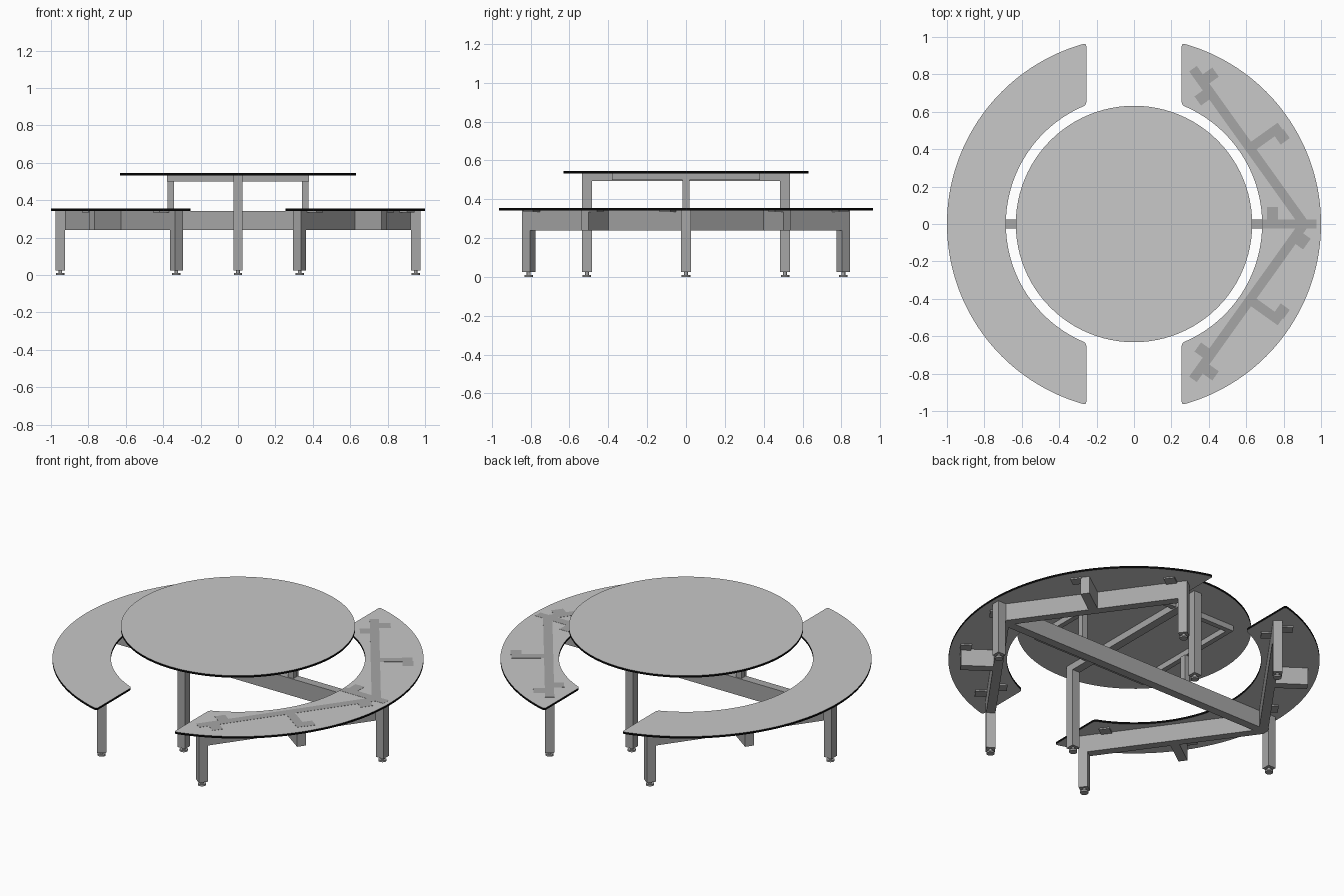
import bpy
import bmesh
import math
from mathutils import Vector

old = bpy.data.objects.get("Cube")
if old:
    bpy.data.objects.remove(old, do_unlink=True)


def material(name, value):
    mat = bpy.data.materials.new(name)
    mat.use_nodes = True
    color = (value, value, value, 1)
    mat.diffuse_color = color
    mat.node_tree.nodes["Principled BSDF"].inputs["Base Color"].default_value = color
    return mat


PANEL = material("light grey panel", 0.58)
STEEL = material("steel grey", 0.38)
EDGE = material("black edge", 0.002)

SEAT_TOP, SEAT_LOW = 0.355, 0.343
BEAM_LOW = 0.24
TABLE_TOP, TABLE_LOW = 0.545, 0.533
TUBE = 0.05


def finish(bm, name, mats):
    bmesh.ops.recalc_face_normals(bm, faces=bm.faces)
    mesh = bpy.data.meshes.new(name)
    bm.to_mesh(mesh)
    bm.free()
    for mat in mats:
        mesh.materials.append(mat)
    obj = bpy.data.objects.new(name, mesh)
    bpy.context.collection.objects.link(obj)
    return obj


def slab(name, outline, low, top, corners=()):
    """Board with light faces and a black rim."""
    bm = bmesh.new()
    verts = [bm.verts.new((x, y, low)) for x, y in outline]
    bm.faces.new(verts)
    if corners:
        bmesh.ops.bevel(bm, geom=[verts[i] for i in corners], offset=0.015,
                        segments=3, profile=0.5, affect='VERTICES')
    res = bmesh.ops.extrude_face_region(bm, geom=bm.faces[:])
    moved = [g for g in res["geom"] if isinstance(g, bmesh.types.BMVert)]
    bmesh.ops.translate(bm, verts=moved, vec=(0, 0, top - low))
    bm.normal_update()
    for face in bm.faces:
        face.material_index = 0 if abs(face.normal.z) > 0.5 else 1
    return finish(bm, name, [PANEL, EDGE])


def bar(name, start, end, width, low, top):
    """Rectangular tube lying between two plan points."""
    a, b = Vector(start), Vector(end)
    side = (b - a).normalized().orthogonal() * width / 2
    bm = bmesh.new()
    verts = [bm.verts.new((p.x, p.y, low)) for p in (a + side, b + side, b - side, a - side)]
    res = bmesh.ops.extrude_face_region(bm, geom=[bm.faces.new(verts)])
    moved = [g for g in res["geom"] if isinstance(g, bmesh.types.BMVert)]
    bmesh.ops.translate(bm, verts=moved, vec=(0, 0, top - low))
    return finish(bm, name, [STEEL])


def block(name, centre, direction, length, width, low, top):
    c, d = Vector(centre), Vector(direction).normalized() * length / 2
    return bar(name, c - d, c + d, width, low, top)


def disc(name, centre, radius, low, top):
    bm = bmesh.new()
    bmesh.ops.create_cone(bm, cap_ends=True, segments=20, radius1=radius,
                          radius2=radius, depth=top - low)
    bmesh.ops.translate(bm, verts=bm.verts, vec=(*centre, (low + top) / 2))
    return finish(bm, name, [STEEL])


def leg(name, centre, direction, top):
    """Square leg on a levelling foot."""
    block(name, centre, direction, TUBE, TUBE, 0.025, top)
    disc(name + "_foot", centre, 0.022, 0, 0.01)
    disc(name + "_stem", centre, 0.01, 0.01, 0.025)


def arc(radius, start, end, count):
    return [(radius * math.cos(start + (end - start) * i / count),
             radius * math.sin(start + (end - start) * i / count)) for i in range(count + 1)]


# Round table top
slab("table_top", arc(0.632, 0, math.tau, 96)[:-1], TABLE_LOW, TABLE_TOP)

# Table legs and the frame under the table top
for y in (-0.51, 0.51):
    leg("table_leg", (0, y), (0, 1), TABLE_LOW)
bar("table_beam", (0, -0.51), (0, 0.51), 0.05, 0.493, TABLE_LOW)
for s in (-1, 1):
    bar("table_frame_side", (s * 0.365, -0.38), (s * 0.365, 0.38), 0.03, 0.5, TABLE_LOW)
    bar("table_frame_end", (-0.38, s * 0.365), (0.38, s * 0.365), 0.03, 0.5, TABLE_LOW)
    block("table_post", (s * 0.36, 0), (1, 0), 0.035, 0.035, 0.34, 0.5)

# Main beam joining both benches
bar("main_beam", (-0.93, 0), (0.93, 0), TUBE, BEAM_LOW, 0.341)

# Curved benches with their frames
CUT, OUTER, INNER = 0.255, 1.0, 0.685
a_out, a_in = math.acos(CUT / OUTER), math.acos(CUT / INNER)
seat = arc(OUTER, -a_out, a_out, 80) + arc(INNER, a_in, -a_in, 64)
seat_corners = (0, 80, 81, len(seat) - 1)

for s in (-1, 1):
    # One bench has its steelwork set flush through the seat
    top = SEAT_TOP + 0.001 if s > 0 else SEAT_LOW
    slab("bench_seat", [(s * x, s * y) for x, y in seat], SEAT_LOW, SEAT_TOP, seat_corners)
    leg("bench_middle_leg", (s * 0.95, 0), (1, 0), top)
    if s > 0:
        bar("main_beam_flush_end", (0.69, 0), (0.93, 0), TUBE, 0.34, top)
    block("middle_bracket", (s * 0.74, s * 0.055), (1, 0), 0.06, 0.07, 0.335, top)
    block("corner_bracket", (s * 0.9, -s * 0.09), (0.58, 0.81), 0.07, 0.06, 0.335, top)

    for m in (-1, 1):
        apex, tip = Vector((s * 0.91, 0)), Vector((s * 0.33, m * 0.81))
        along = (tip - apex).normalized()
        out = Vector((s * abs(along.y), m * abs(along.x)))
        bar("bench_beam", apex, tip, TUBE, BEAM_LOW, top)
        leg("bench_end_leg", tip, along, top)

        # Outrigger with its screw plate
        root = apex.lerp(tip, 0.5)
        bar("outrigger", root, root + out * 0.2, TUBE, BEAM_LOW, top)
        block("outrigger_plate", root + out * 0.175 - along * 0.05, along, 0.06, 0.06, 0.335, top)

        # Screw plates beside the end leg
        block("outer_plate", tip - along * 0.06 + out * 0.055, along, 0.06, 0.065, 0.335, top)
        block("inner_plate", tip - along * 0.13 - out * 0.05, along, 0.06, 0.06, 0.335, top)
